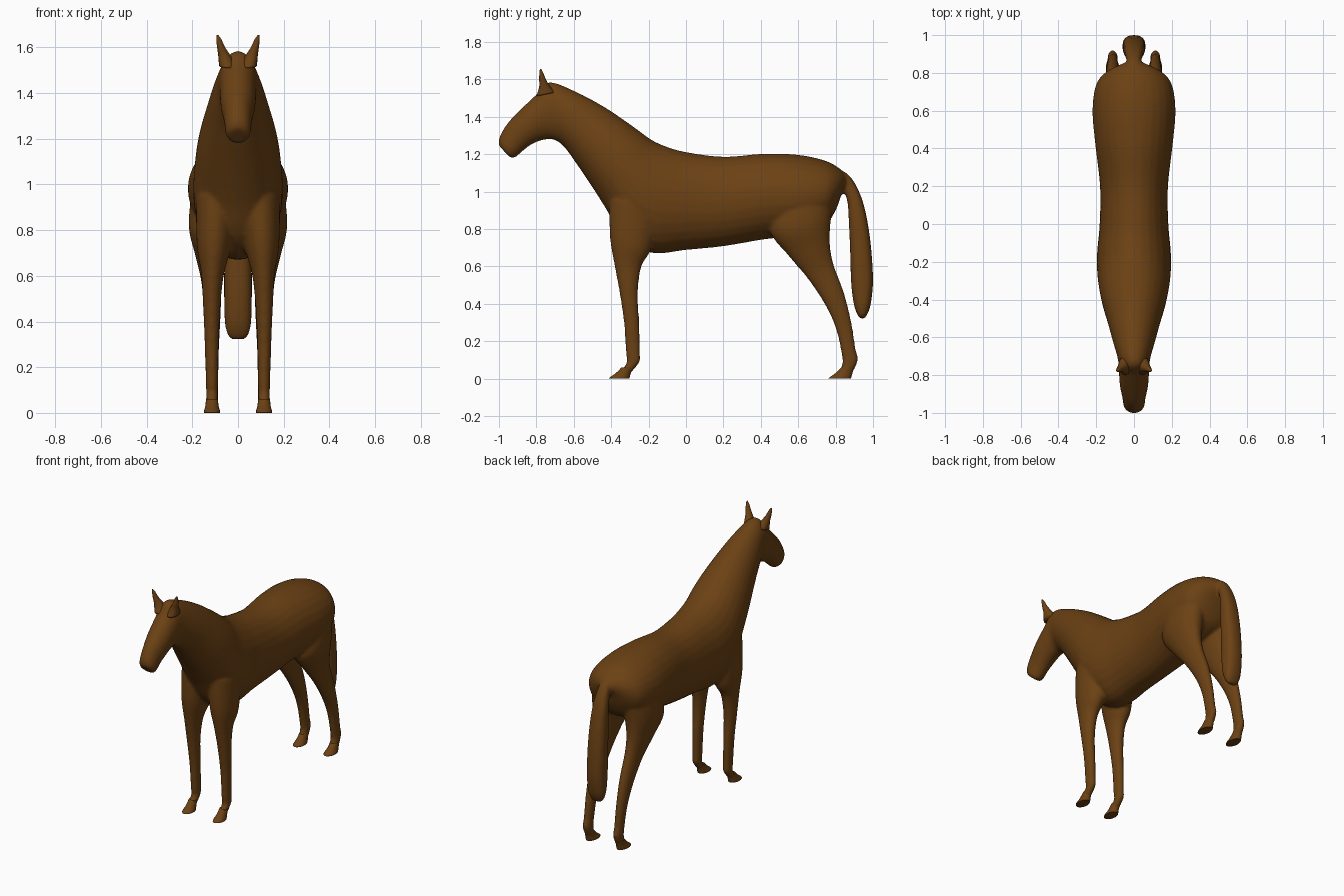
import bpy, bmesh, math
from mathutils import Vector

coat = bpy.data.materials.new("brown_coat")
coat.diffuse_color = (0.147, 0.053, 0.007, 1)


def spline(p0, p1, p2, p3, t):
    return 0.5 * (2 * p1 + (p2 - p0) * t + (2 * p0 - 5 * p1 + 4 * p2 - p3) * t * t
                  + (3 * p1 - p0 - 3 * p2 + p3) * t ** 3)


def loft(bm, sections, side=1, steps=5, n=28, power=1.0):
    """Skin rings; section = (y, z) one edge, (y, z) other edge, centre x, half width."""
    keys = [(*a, *b, x * side, w) for a, b, x, w in sections]
    rows = []
    for i in range(len(keys) - 1):
        q = [keys[max(i - 1, 0)], keys[i], keys[i + 1], keys[min(i + 2, len(keys) - 1)]]
        for s in range(steps):
            rows.append([spline(*c, s / steps) for c in zip(*q)])
    rows.append(keys[-1])
    rings = []
    for ay, az, by, bz, x, w in rows:
        a, b = Vector((x, ay, az)), Vector((x, by, bz))
        mid, half = (a + b) / 2, (a - b) / 2
        ring = []
        for k in range(n):
            t = math.tau * k / n
            sn = math.copysign(abs(math.sin(t)) ** power, math.sin(t))
            cs = math.copysign(abs(math.cos(t)) ** power, math.cos(t))
            ring.append(bm.verts.new(mid + half * cs + Vector((w * sn, 0, 0))))
        rings.append(ring)
    for r, s in zip(rings, rings[1:]):
        for k in range(n):
            bm.faces.new((r[k], r[(k + 1) % n], s[(k + 1) % n], s[k]))
    bm.faces.new(rings[0])
    bm.faces.new(rings[-1])


def finish(bm, name):
    bmesh.ops.recalc_face_normals(bm, faces=bm.faces)
    for f in bm.faces:
        f.smooth = True
    me = bpy.data.meshes.new(name)
    bm.to_mesh(me)
    bm.free()
    me.materials.append(coat)
    ob = bpy.data.objects.new(name, me)
    bpy.context.collection.objects.link(ob)
    return ob


# rump, barrel, neck and head in one run
trunk = [
    ((0.865, 1.075), (0.835, 1.0), 0, 0.05),
    ((0.82, 1.125), (0.80, 0.90), 0, 0.14),
    ((0.74, 1.167), (0.74, 0.82), 0, 0.20),
    ((0.60, 1.197), (0.60, 0.765), 0, 0.22),
    ((0.42, 1.203), (0.42, 0.745), 0, 0.205),
    ((0.20, 1.187), (0.20, 0.708), 0, 0.18),
    ((0.00, 1.212), (0.00, 0.688), 0, 0.182),
    ((-0.11, 1.243), (-0.18, 0.672), 0, 0.195),
    ((-0.18, 1.275), (-0.33, 0.75), 0, 0.195),
    ((-0.24, 1.317), (-0.435, 0.92), 0, 0.185),
    ((-0.32, 1.375), (-0.515, 1.045), 0, 0.168),
    ((-0.44, 1.455), (-0.59, 1.155), 0, 0.14),
    ((-0.59, 1.535), (-0.65, 1.237), 0, 0.112),
    ((-0.73, 1.585), (-0.705, 1.277), 0, 0.085),
    ((-0.80, 1.52), (-0.77, 1.275), 0, 0.08),
    ((-0.88, 1.443), (-0.83, 1.25), 0, 0.075),
    ((-0.955, 1.365), (-0.875, 1.215), 0, 0.062),
    ((-0.998, 1.29), (-0.91, 1.185), 0, 0.056),
    ((-1.0, 1.245), (-0.935, 1.178), 0, 0.045),
]
hind_leg = [
    ((0.48, 0.97), (0.80, 1.01), 0.10, 0.10),
    ((0.45, 0.79), (0.775, 0.85), 0.118, 0.098),
    ((0.55, 0.655), (0.77, 0.72), 0.12, 0.066),
    ((0.65, 0.535), (0.79, 0.61), 0.115, 0.045),
    ((0.74, 0.40), (0.845, 0.46), 0.113, 0.037),
    ((0.80, 0.27), (0.885, 0.30), 0.113, 0.030),
    ((0.83, 0.14), (0.907, 0.16), 0.113, 0.027),
    ((0.835, 0.08), (0.92, 0.10), 0.113, 0.027),
    ((0.815, 0.03), (0.89, 0.03), 0.113, 0.026),
]
front_leg = [
    ((-0.41, 0.96), (-0.15, 0.92), 0.095, 0.09),
    ((-0.407, 0.76), (-0.185, 0.70), 0.105, 0.075),
    ((-0.385, 0.62), (-0.238, 0.60), 0.111, 0.05),
    ((-0.357, 0.47), (-0.257, 0.46), 0.115, 0.038),
    ((-0.332, 0.30), (-0.25, 0.30), 0.115, 0.031),
    ((-0.322, 0.14), (-0.245, 0.13), 0.114, 0.027),
    ((-0.318, 0.085), (-0.247, 0.09), 0.114, 0.026),
    ((-0.36, 0.03), (-0.295, 0.03), 0.114, 0.025),
]
tail = [
    ((0.80, 1.13), (0.79, 1.06), 0, 0.035),
    ((0.875, 1.085), (0.835, 1.02), 0, 0.037),
    ((0.93, 0.99), (0.862, 0.95), 0, 0.047),
    ((0.965, 0.87), (0.87, 0.85), 0, 0.055),
    ((0.99, 0.70), (0.877, 0.69), 0, 0.06),
    ((1.0, 0.52), (0.883, 0.51), 0, 0.061),
    ((0.988, 0.40), (0.897, 0.40), 0, 0.058),
    ((0.97, 0.345), (0.915, 0.345), 0, 0.047),
    ((0.955, 0.322), (0.93, 0.322), 0, 0.03),
]
bm = bmesh.new()
loft(bm, trunk)
loft(bm, tail, power=0.8)
for side in (-1, 1):
    loft(bm, hind_leg, side)
    loft(bm, front_leg, side)
body = finish(bm, "horse_body")

# fuse the parts into one soft skin
fuse = body.modifiers.new("fuse", 'REMESH')
fuse.mode, fuse.voxel_size, fuse.use_smooth_shade = 'VOXEL', 0.009, True
soft = body.modifiers.new("soften", 'SMOOTH')
soft.factor, soft.iterations = 0.5, 9

# hooves: pointed forward, flat underneath
for label, toe, heel in (("front", -0.41, -0.295), ("hind", 0.765, 0.89)):
    for name, side in (("left", 1), ("right", -1)):
        bm = bmesh.new()
        loft(bm, [((toe + 0.065, 0.06), (heel + 0.012, 0.065), 0.114, 0.026),
                  ((toe + 0.035, 0.03), (heel, 0.03), 0.114, 0.029),
                  ((toe, 0.005), (heel - 0.005, 0.012), 0.114, 0.035),
                  ((toe, 0.0), (heel - 0.008, 0.0), 0.114, 0.034)], side, 3, 20)
        ob = finish(bm, f"{label}_hoof_{name}")
        ob.data.set_sharp_from_angle(angle=math.radians(50))

# ears: small tapered horns leaning outward
for name, side in (("left", 1), ("right", -1)):
    bm = bmesh.new()
    loft(bm, [((-0.80, 1.51), (-0.70, 1.53), 0.045, 0.038),
              ((-0.785, 1.56), (-0.735, 1.575), 0.061, 0.026),
              ((-0.785, 1.60), (-0.752, 1.607), 0.075, 0.017),
              ((-0.784, 1.635), (-0.764, 1.637), 0.084, 0.011),
              ((-0.781, 1.655), (-0.774, 1.655), 0.09, 0.003)], side, 4, 16)
    finish(bm, f"ear_{name}")
